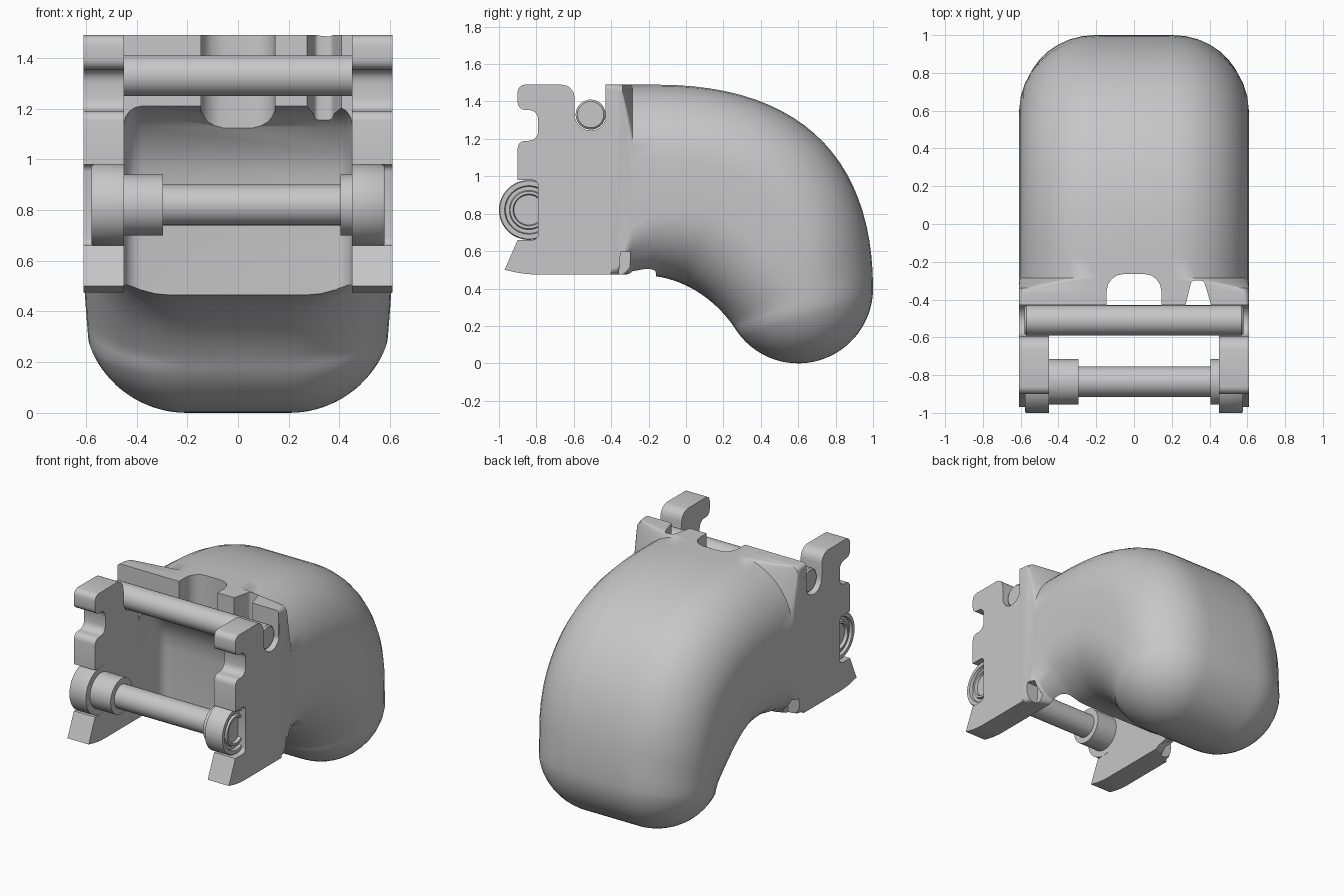
import bpy, bmesh
from math import sin, cos, pi, radians
from mathutils import Vector
from mathutils.geometry import interpolate_bezier

cube = bpy.data.objects.get("Cube")
if cube:
    bpy.data.objects.remove(cube, do_unlink=True)

grey = bpy.data.materials.new("plain_grey")
grey.use_nodes = True
GREY = (0.57, 0.57, 0.57, 1)
grey.diffuse_color = GREY
grey.node_tree.nodes["Principled BSDF"].inputs["Base Color"].default_value = GREY


def activate(obj):
    bpy.ops.object.select_all(action="DESELECT")
    obj.select_set(True)
    bpy.context.view_layer.objects.active = obj


def finish(name, bm):
    bmesh.ops.remove_doubles(bm, verts=bm.verts, dist=0.0005)
    bmesh.ops.recalc_face_normals(bm, faces=bm.faces)
    mesh = bpy.data.meshes.new(name)
    bm.to_mesh(mesh)
    bm.free()
    mesh.materials.append(grey)
    obj = bpy.data.objects.new(name, mesh)
    bpy.context.collection.objects.link(obj)
    return obj


def smooth(obj):
    activate(obj)
    bpy.ops.object.shade_smooth_by_angle(angle=radians(32))


def loft(name, rings):
    bm = bmesh.new()
    rows = [[bm.verts.new(p) for p in ring] for ring in rings]
    for a, b in zip(rows, rows[1:]):
        for i in range(len(a)):
            j = (i + 1) % len(a)
            bm.faces.new((a[i], a[j], b[j], b[i]))
    bm.faces.new(rows[0])
    bm.faces.new(rows[-1])
    return finish(name, bm)


def rounded(points, steps=5):
    """Outline from (u, v, corner radius) points."""
    out = []
    for i, (u, v, r) in enumerate(points):
        p = Vector((u, v))
        if r == 0:
            out.append(p)
            continue
        a = Vector(points[i - 1][:2]) - p
        b = Vector(points[(i + 1) % len(points)][:2]) - p
        a, b = p + a.normalized() * r, p + b.normalized() * r
        out += [Vector(q) for q in interpolate_bezier(a, a.lerp(p, 0.55), b.lerp(p, 0.55), b, steps)]
    return out


def side_prism(name, points, x0, x1):
    outline = rounded(points)
    return loft(name, [[(x, p.x, p.y) for p in outline] for x in (x0, x1)])


def top_prism(name, points, z0, z1):
    outline = rounded(points)
    return loft(name, [[(p.x, p.y, z) for p in outline] for z in (z0, z1)])


def lathe(name, profile, y, z, n=48):
    """Turned part along x from (x, radius) points."""
    return loft(name, [[(x, y + r * cos(2 * pi * i / n), z + r * sin(2 * pi * i / n))
                        for i in range(n)] for x, r in profile])


def cut(obj, cutter):
    activate(obj)
    mod = obj.modifiers.new("cut", "BOOLEAN")
    mod.operation, mod.solver, mod.object = "DIFFERENCE", "EXACT", cutter
    bpy.ops.object.modifier_apply(modifier=mod.name)
    bpy.data.objects.remove(cutter, do_unlink=True)


def section(outer, inner, width, r_out, r_in, n=9):
    """Rounded section spanning the outer and inner profile points."""
    mid, axis = (outer + inner) / 2, (outer - inner).normalized()
    half = (outer - inner).length / 2
    ring = []
    for k, (sx, su) in enumerate(((1, 1), (-1, 1), (-1, -1), (1, -1))):
        r = min(r_out if su > 0 else r_in, half, width)
        for i in range(n + 1):
            a = (k + i / n) * pi / 2
            p = mid + axis * (su * (half - r) + r * sin(a))
            ring.append((sx * (width - r) + r * cos(a), p.x, p.y))
    return ring


# Curved body: square front end, bent middle, domed tip
W, R = 0.609, 0.41
rings = [section(Vector((y, 1.49)), Vector((y, low)), W, ro, ri)
         for y, low, ro, ri in ((-0.43, 0.475, 0.02, 0.02), (-0.37, 0.475, 0.03, 0.04),
                                (-0.34, 0.475, 0.05, 0.1), (-0.285, 0.475, 0.41, 0.25))]
outer = interpolate_bezier(*[Vector(p) for p in ((-0.16, 1.49), (0.62, 1.492), (1, 1.09), (1, 0.4))], 24)
inner = interpolate_bezier(*[Vector(p) for p in ((-0.16, 0.465), (0.02, 0.44), (0.18, 0.32), (0.272, 0.171))], 24)
for i, (o, q) in enumerate(zip(outer, inner)):
    narrow = 0.019 * max(0, (i - 15) / 8) ** 2
    rings.append(section(o, q, W - narrow, R, min(R, 0.34 + 0.01 * i)))
# Tip sections are shrinking chords of a circle
center, turn, spread = Vector((0.6, 0.4)), radians(-72.5), radians(72.5)
for i in range(1, 15):
    b = max(spread * (1 - i / 14), 0.004)
    o, q = (center + 0.4 * Vector((cos(turn + s * b), sin(turn + s * b))) for s in (1, -1))
    r = R * sin(b)
    rings.append(section(o, q, W - R + r, r, r))
body = loft("curved_body", rings)

# Hollow between the side plates, open to the front and below
hollow = side_prism("hollow_cutter", [(-0.7, 1.25, 0), (-0.43, 1.21, 0), (-0.33, 1.18, 0), (-0.27, 1.13, 0),
                                      (-0.2, 1.03, 0), (-0.17, 0.95, 0), (-0.16, 0.86, 0),
                                      (-0.16, 0.2, 0), (-0.7, 0.2, 0)], -0.45, 0.45)
activate(hollow)
bevel = hollow.modifiers.new("soft_corners", "BEVEL")
bevel.width, bevel.segments, bevel.angle_limit = 0.07, 4, radians(60)
bpy.ops.object.modifier_apply(modifier=bevel.name)
cut(body, hollow)

# Openings in the front of the top wall
cut(body, top_prism("slot_cutter", [(-0.145, -0.6, 0), (0.145, -0.6, 0), (0.145, -0.265, 0.09),
                                    (-0.145, -0.265, 0.09)], 1.0, 1.7))
cut(body, top_prism("notch_cutter", [(0.23, -0.6, 0), (0.46, -0.6, 0), (0.37, -0.3, 0.015),
                                     (0.305, -0.3, 0.015)], 1.0, 1.7))
# Small reliefs under the side walls
for s in (-1, 1):
    cut(body, side_prism("relief_cutter", [(-0.365, 0.4, 0), (-0.3, 0.4, 0), (-0.3, 0.595, 0),
                                           (-0.35, 0.595, 0)], s * 0.52, s * 0.7))
smooth(body)

# Side plates with hook, rod slot and roller pocket
plate = [(-0.97, 0.5, 0), (-0.9, 0.66, 0), (-0.79, 0.66, 0.03), (-0.79, 0.98, 0.03), (-0.9, 0.98, 0),
         (-0.9, 1.19, 0.04), (-0.79, 1.19, 0.05), (-0.79, 1.355, 0.05), (-0.9, 1.355, 0.04),
         (-0.9, 1.49, 0.04), (-0.595, 1.49, 0.07)]
plate += [(-0.51 - 0.085 * cos(i * pi / 12), 1.33 - 0.085 * sin(i * pi / 12), 0) for i in range(13)]
plate += [(-0.425, 1.4, 0), (-0.4, 1.4, 0), (-0.4, 0.475, 0), (-0.86, 0.475, 0.06)]
for s, side in ((1, "left"), (-1, "right")):
    smooth(side_prism(side + "_side_plate", plate, s * 0.45, s * 0.61))
    # Stepped roller with ringed outer face
    smooth(lathe(side + "_roller", [(s * x, r) for x, r in (
        (0.45, 0.16), (0.57, 0.16), (0.578, 0.155), (0.578, 0.13), (0.56, 0.125),
        (0.56, 0.105), (0.575, 0.1), (0.575, 0.085), (0.555, 0.08))], -0.84, 0.82))

# Cross rods and collars
smooth(lathe("upper_rod", [(-0.58, 0.07), (-0.57, 0.08), (0.57, 0.08), (0.58, 0.07)], -0.51, 1.33))
smooth(lathe("lower_rod", [(-0.5, 0.08), (0.5, 0.08)], -0.835, 0.82))
smooth(lathe("right_collar", [(-0.46, 0.12), (-0.295, 0.12)], -0.835, 0.82))
smooth(lathe("left_collar", [(0.405, 0.12), (0.46, 0.12)], -0.835, 0.82))
